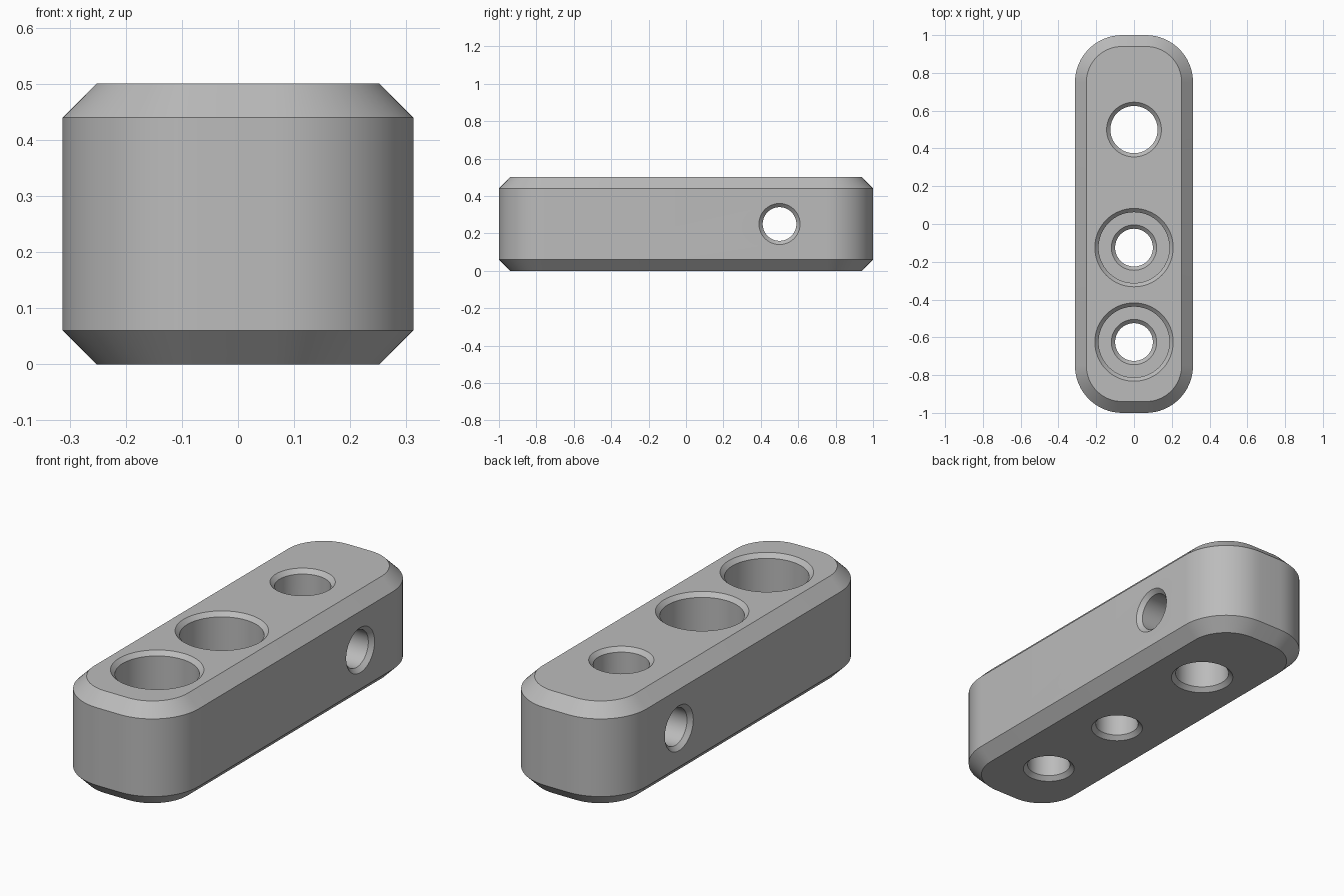
import bpy, bmesh, math
from mathutils import Matrix, Vector

old = bpy.data.objects.get("Cube")
if old:
    bpy.data.objects.remove(old, do_unlink=True)

W, L, H, R, C = 0.3125, 1.0, 0.5, 0.25, 0.06   # half width, half length, height, corner, chamfer
B = 0.02                                       # hole chamfer
OVER = 0.05                                    # cutter overshoot

grey = bpy.data.materials.new("machined grey")
grey.use_nodes = True
colour = (0.5, 0.5, 0.5, 1)
grey.diffuse_color = colour
grey.node_tree.nodes["Principled BSDF"].inputs["Base Color"].default_value = colour


def finish(bm, name):
    bmesh.ops.recalc_face_normals(bm, faces=bm.faces)
    mesh = bpy.data.meshes.new(name)
    bm.to_mesh(mesh)
    bm.free()
    mesh.materials.append(grey)
    obj = bpy.data.objects.new(name, mesh)
    bpy.context.collection.objects.link(obj)
    return obj


def skin(bm, rings):
    """Join closed rings of points and cap both ends."""
    loops = [[bm.verts.new(p) for p in ring] for ring in rings]
    n = len(loops[0])
    for a, b in zip(loops, loops[1:]):
        for i in range(n):
            j = (i + 1) % n
            bm.faces.new((a[i], a[j], b[j], b[i]))
    bm.faces.new(loops[0])
    bm.faces.new(loops[-1])


def outline(inset, z, steps=16):
    pts = []
    for k, (sx, sy) in enumerate(((1, 1), (-1, 1), (-1, -1), (1, -1))):
        for i in range(steps + 1):
            a = math.pi / 2 * (k + i / steps)
            pts.append((sx * (W - R) + (R - inset) * math.cos(a),
                        sy * (L - R) + (R - inset) * math.sin(a), z))
    return pts


def cutter(name, profile, matrix, n=64):
    """Round cutter from (radius, height) pairs, moved by a matrix."""
    rings = [[matrix @ Vector((r * math.cos(2 * math.pi * i / n),
                               r * math.sin(2 * math.pi * i / n), z))
              for i in range(n)] for r, z in profile]
    bm = bmesh.new()
    skin(bm, rings)
    obj = finish(bm, name)
    obj.hide_render = True
    return obj


def through(r, length):
    return [(r + B + OVER, -OVER), (r, B), (r, length - B), (r + B + OVER, length + OVER)]


def counterbore(r, head, floor):
    return [(r + B + OVER, -OVER), (r, B), (r, floor - B), (r + B, floor),
            (head, floor), (head, H - B), (head + B + OVER, H + OVER)]


# Chamfered bar
bm = bmesh.new()
skin(bm, [outline(C, 0), outline(0, C), outline(0, H - C), outline(C, H)])
bar = finish(bm, "mounting_bar")

# Hole cutters
side = Matrix.Translation((-W, 0.5, H / 2)) @ Matrix.Rotation(math.pi / 2, 4, 'Y')
cutters = [
    cutter("pin_hole_cutter", through(0.125, H), Matrix.Translation((0, 0.5, 0))),
    cutter("cross_hole_cutter", through(0.09, 2 * W), side)]
for label, y in (("middle", -0.125), ("front", -0.625)):
    cutters.append(cutter(label + "_bolt_hole_cutter", counterbore(0.1, 0.1875, 0.28),
                          Matrix.Translation((0, y, 0))))

# Cut the holes and apply
bpy.context.view_layer.objects.active = bar
for c in cutters:
    mod = bar.modifiers.new(c.name, 'BOOLEAN')
    mod.operation, mod.solver, mod.object = 'DIFFERENCE', 'EXACT', c
    bpy.ops.object.modifier_apply(modifier=mod.name)
for c in cutters:
    bpy.data.objects.remove(c, do_unlink=True)

bpy.ops.object.select_all(action='DESELECT')
bar.select_set(True)
bpy.ops.object.shade_smooth_by_angle(angle=math.radians(30))
